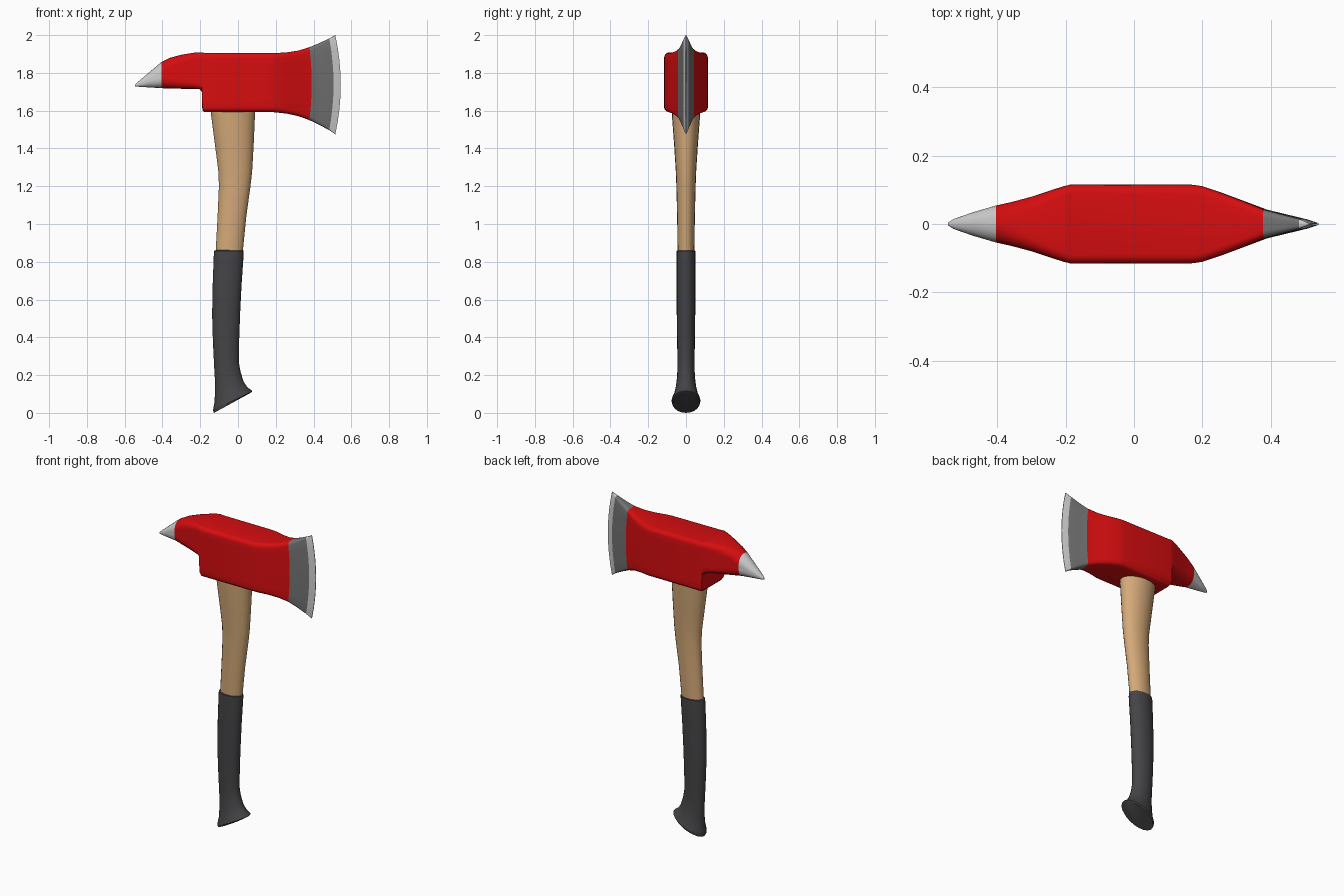
import bpy, bmesh, math


def material(name, rgb):
    m = bpy.data.materials.new(name)
    m.diffuse_color = (*rgb, 1)
    return m


RED = material("red paint", (0.68, 0.004, 0.005))
STEEL = material("dark steel", (0.17, 0.17, 0.17))
EDGE = material("bright steel", (0.62, 0.62, 0.62))
WOOD = material("wood", (0.66, 0.40, 0.19))
RUBBER = material("black rubber", (0.058, 0.058, 0.062))


def loft(name, rings, mats, band=None, angle=32):
    """Skin a list of equal rings, cap both ends; band(i) picks the material."""
    bm = bmesh.new()
    rows = [[bm.verts.new(p) for p in r] for r in rings]
    n = len(rows[0])
    for i in range(len(rows) - 1):
        for j in range(n):
            k = (j + 1) % n
            f = bm.faces.new((rows[i][j], rows[i][k], rows[i + 1][k], rows[i + 1][j]))
            f.material_index = band(i) if band else 0
    for i, row in ((0, rows[0]), (len(rows) - 2, rows[-1])):
        bm.faces.new(row).material_index = band(i) if band else 0
    bmesh.ops.recalc_face_normals(bm, faces=bm.faces)
    me = bpy.data.meshes.new(name)
    bm.to_mesh(me)
    bm.free()
    for m in mats:
        me.materials.append(m)
    ob = bpy.data.objects.new(name, me)
    bpy.context.collection.objects.link(ob)
    bpy.ops.object.select_all(action='DESELECT')
    ob.select_set(True)
    bpy.context.view_layer.objects.active = ob
    bpy.ops.object.shade_smooth_by_angle(angle=math.radians(angle))
    return ob


def head_ring(x, top, bottom, hw, r, bow=0.0):
    """Rounded rectangle across the head; bow curves it forward mid-height."""
    zc, hh = (top + bottom) / 2, (top - bottom) / 2
    r = min(r, hw * 0.95, hh * 0.95)
    pts = []
    for a0, sy, sz in ((0, 1, 1), (90, -1, 1), (180, -1, -1), (270, 1, -1)):
        for s in range(5):
            a = math.radians(a0 + s * 22.5)
            pts.append((sy * (hw - r) + r * math.cos(a), sz * (hh - r) + r * math.sin(a)))
        if a0 in (90, 270):          # extra points along the flat sides
            for s in range(1, 8):
                t = sz + 2 * s / 8 * -sz
                if a0 == 90:
                    pts.append((-hw, (hh - r) * (1 - s / 4)))
                else:
                    pts.append((hw, (hh - r) * (-1 + s / 4)))
    return [(x + bow * (1 - (z / hh) ** 2), y, zc + z) for y, z in pts]


# Axe head: x, top, bottom, half width, corner radius, bow
HEAD = [
    (-0.545, 1.738, 1.728, 0.004, 0.01),
    (-0.53, 1.752, 1.727, 0.014, 0.03),
    (-0.47, 1.803, 1.723, 0.035, 0.05),
    (-0.405, 1.858, 1.719, 0.054, 0.055),
    (-0.36, 1.880, 1.717, 0.064, 0.045),
    (-0.30, 1.896, 1.716, 0.080, 0.038),
    (-0.24, 1.906, 1.716, 0.100, 0.032),
    (-0.205, 1.909, 1.714, 0.111, 0.028),
    (-0.192, 1.909, 1.702, 0.114, 0.026),
    (-0.189, 1.908, 1.605, 0.115, 0.026),
    (-0.18, 1.906, 1.593, 0.116, 0.026),
    (0.17, 1.905, 1.593, 0.115, 0.026),
    (0.20, 1.905, 1.591, 0.111, 0.026),
    (0.26, 1.909, 1.584, 0.090, 0.026, 0.002),
    (0.32, 1.918, 1.571, 0.066, 0.024, 0.006),
    (0.378, 1.936, 1.550, 0.042, 0.022, 0.012),
    (0.43, 1.957, 1.525, 0.028, 0.016, 0.018),
    (0.483, 1.983, 1.497, 0.014, 0.010, 0.023),
    (0.515, 2.000, 1.475, 0.0015, 0.001, 0.029),
]
loft("axe_head", [head_ring(*s) for s in HEAD], (RED, STEEL, EDGE),
     lambda i: 2 if i < 3 or i >= 17 else (1 if i >= 15 else 0))


def oval(x1, z1, x2, z2, hy, n=20):
    """Oval ring between a back point and a front point of the handle outline."""
    out = []
    for j in range(n):
        a = math.tau * j / n
        t = (1 + math.cos(a)) / 2
        out.append((x1 + (x2 - x1) * t, hy * math.sin(a), z1 + (z2 - z1) * t))
    return out


# Wooden shaft
SHAFT = [(-0.148, 1.64, 0.092, 0.078), (-0.143, 1.58, 0.090, 0.075),
         (-0.122, 1.42, 0.083, 0.063), (-0.104, 1.28, 0.075, 0.054),
         (-0.101, 1.20, 0.066, 0.051), (-0.108, 1.04, 0.044, 0.047),
         (-0.119, 0.84, 0.024, 0.044)]
loft("wooden_shaft", [oval(a, z, b, z, h) for a, z, b, h in SHAFT], (WOOD,))

# Rubber grip with a flared, slanted butt
GRIP = [(-0.117, 0.862, 0.022, 0.862, 0.043), (-0.126, 0.858, 0.030, 0.858, 0.049),
        (-0.128, 0.84, 0.030, 0.84, 0.050), (-0.134, 0.68, 0.019, 0.68, 0.050),
        (-0.137, 0.52, 0.011, 0.52, 0.049), (-0.133, 0.38, 0.006, 0.38, 0.047),
        (-0.126, 0.24, 0.004, 0.27, 0.045), (-0.122, 0.17, 0.014, 0.215, 0.047),
        (-0.122, 0.11, 0.030, 0.165, 0.054), (-0.124, 0.06, 0.050, 0.135, 0.064),
        (-0.130, 0.028, 0.070, 0.121, 0.074), (-0.132, 0.012, 0.076, 0.116, 0.077),
        (-0.127, 0.0, 0.070, 0.108, 0.073)]
loft("rubber_grip", [oval(*s) for s in GRIP], (RUBBER,))
